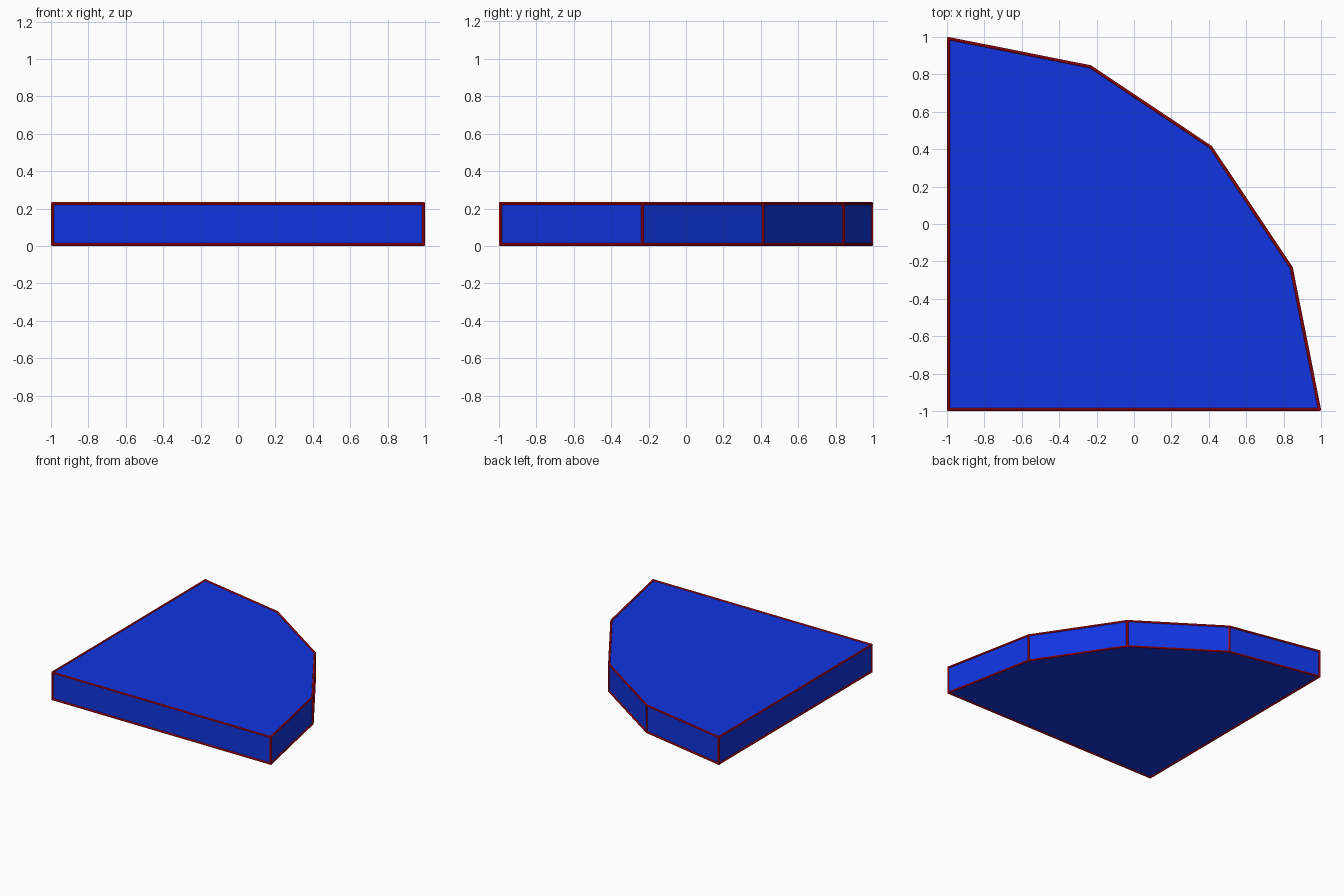
import bpy
import bmesh
from math import cos, sin, pi
from mathutils import Vector

if "Cube" in bpy.data.objects:
    bpy.data.objects.remove(bpy.data.objects["Cube"])

R = 0.008             # edge trim radius
LOW, HIGH = R, 0.235 - R
SIDE = 2 - 2 * R
CORNER = -1 + R


def material(name, color):
    m = bpy.data.materials.new(name)
    m.diffuse_color = color
    m.use_nodes = True
    m.node_tree.nodes["Principled BSDF"].inputs["Base Color"].default_value = m.diffuse_color
    return m


blue = material("blue", (0.005, 0.035, 0.75, 1))
red = material("red", (0.7, 0.003, 0.006, 1))

# Quarter-disc outline: square corner plus a four-segment arc
outline = [(CORNER, CORNER)]
outline += [(CORNER + SIDE * cos(i * pi / 8), CORNER + SIDE * sin(i * pi / 8)) for i in range(5)]

# Slab
bm = bmesh.new()
base = bm.faces.new([bm.verts.new((x, y, LOW)) for x, y in outline])
extruded = bmesh.ops.extrude_face_region(bm, geom=[base], use_keep_orig=True)
bmesh.ops.translate(bm, vec=(0, 0, HIGH - LOW),
                    verts=[g for g in extruded["geom"] if isinstance(g, bmesh.types.BMVert)])
bmesh.ops.recalc_face_normals(bm, faces=bm.faces)
mesh = bpy.data.meshes.new("slab")
bm.to_mesh(mesh)
bm.free()
mesh.materials.append(blue)
bpy.context.collection.objects.link(bpy.data.objects.new("slab", mesh))

# Thin round trim along every edge
bm = bmesh.new()


def rod(a, b):
    a, b = Vector(a), Vector(b)
    d = b - a
    m = d.to_track_quat('Z', 'Y').to_matrix().to_4x4()
    m.translation = (a + b) / 2
    bmesh.ops.create_cone(bm, cap_ends=True, segments=8, radius1=R, radius2=R,
                          depth=d.length + R, matrix=m)


for i, (x, y) in enumerate(outline):
    nx, ny = outline[(i + 1) % len(outline)]
    for z in (LOW, HIGH):
        rod((x, y, z), (nx, ny, z))
    rod((x, y, LOW), (x, y, HIGH))

mesh = bpy.data.meshes.new("edge_trim")
bm.to_mesh(mesh)
bm.free()
mesh.materials.append(red)
bpy.context.collection.objects.link(bpy.data.objects.new("edge_trim", mesh))
